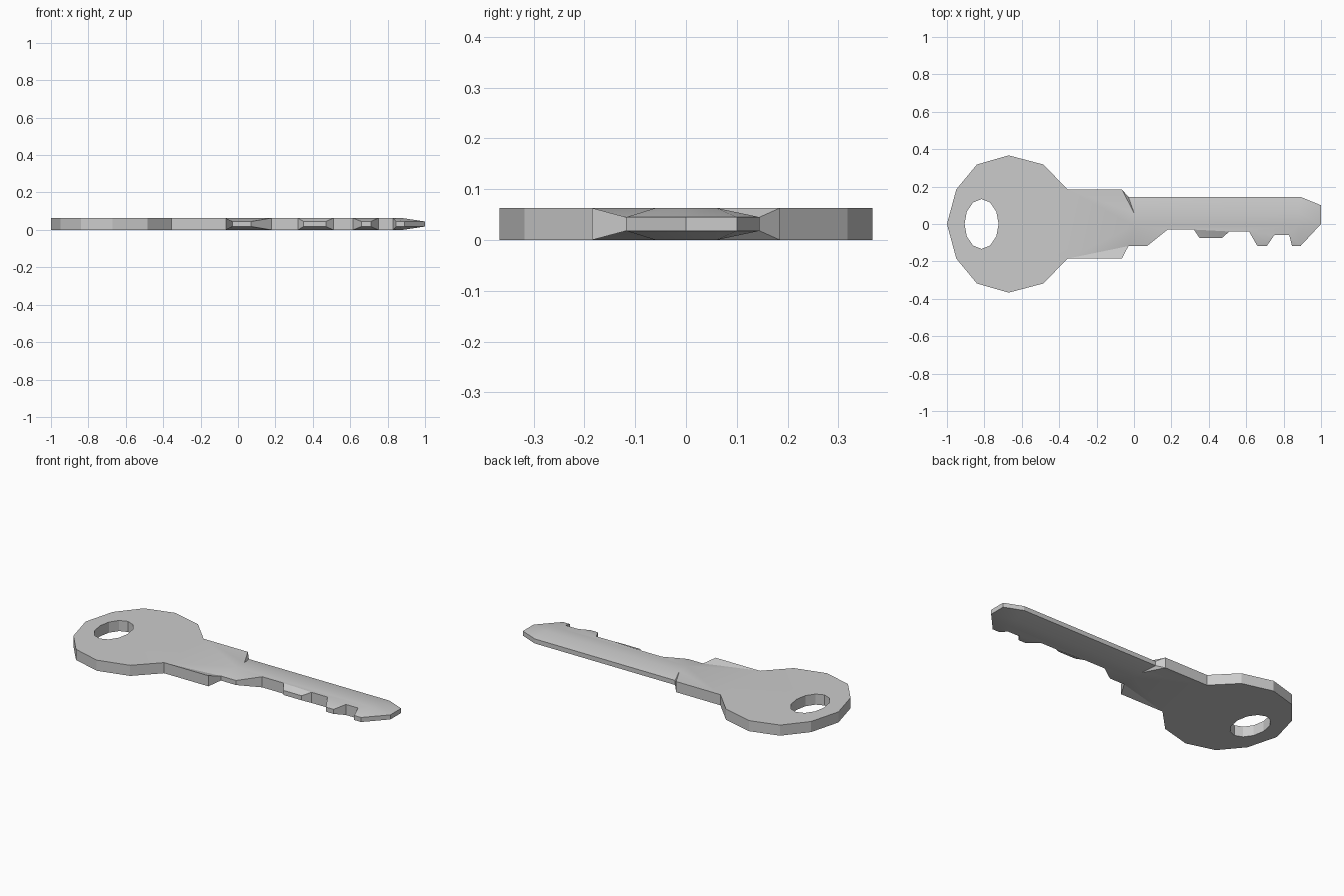
import bpy, bmesh, math
from mathutils import Vector
from mathutils.geometry import delaunay_2d_cdt

if "Cube" in bpy.data.objects:
    bpy.data.objects.remove(bpy.data.objects["Cube"])

H = 0.063           # full thickness
THIN = (0.018, 0.045)  # z range of the bevelled blade edge

# Bow (head) half outline, mirrored below
bow = [(-0.95, 0.185), (-0.84, 0.318), (-0.67, 0.367), (-0.485, 0.318),
       (-0.355, 0.185), (-0.065, 0.185)]
# Cut teeth, tip and back of the blade
blade = [(-0.03, -0.118), (0.07, -0.118), (0.18, -0.03), (0.32, -0.03),
         (0.35, -0.075), (0.47, -0.075), (0.51, -0.04), (0.615, -0.04),
         (0.66, -0.118), (0.71, -0.118), (0.75, -0.06), (0.83, -0.06),
         (0.845, -0.118), (0.89, -0.118), (1, 0), (1, 0.1),
         (0.89, 0.145), (-0.03, 0.145)]
outline = [(-1, 0)] + [(x, -y) for x, y in bow] + blade + bow[::-1]

# Oval keyring hole
HX, RX, RY = -0.815, 0.091, 0.133
hole = [(HX + RX * math.cos(i * math.pi / 6), RY * math.sin(i * math.pi / 6))
        for i in range(12)]
# Full-thickness plateau along the blade
ridge = [(0.0, -0.01), (0.88, -0.01), (0.88, 0.06), (0.0, 0.06)]

points, edges = [], []
for loop in (outline, hole, ridge):
    s, n = len(points), len(loop)
    points += [Vector(p) for p in loop]
    edges += [(s + i, s + (i + 1) % n) for i in range(n)]
flat, _, tris, *_ = delaunay_2d_cdt(points, edges, [], 1, 1e-5)


def in_hole(tri):
    c = sum((flat[i] for i in tri), Vector((0, 0))) / len(tri)
    return ((c.x - HX) / RX) ** 2 + (c.y / RY) ** 2 < 0.95


def z_range(p):
    thin = p.x > -0.05 and (p.y > 0.09 or p.y < -0.07 or p.x > 0.99)
    return THIN if thin else (0, H)


# Key body: top and bottom skins joined by side walls
bm = bmesh.new()
low = [bm.verts.new((p.x, p.y, z_range(p)[0])) for p in flat]
high = [bm.verts.new((p.x, p.y, z_range(p)[1])) for p in flat]
count = {}
for t in tris:
    if in_hole(t):
        continue
    bm.faces.new([high[i] for i in t])
    bm.faces.new([low[i] for i in reversed(t)])
    for a, b in zip(t, list(t[1:]) + [t[0]]):
        count.setdefault(frozenset((a, b)), []).append((a, b))
for uses in count.values():
    if len(uses) == 1:
        a, b = uses[0]
        bm.faces.new((low[a], low[b], high[b], high[a]))
bmesh.ops.delete(bm, geom=[v for v in bm.verts if not v.link_faces], context='VERTS')
bmesh.ops.recalc_face_normals(bm, faces=bm.faces[:])

mesh = bpy.data.meshes.new("key")
bm.to_mesh(mesh)
bm.free()
key = bpy.data.objects.new("key", mesh)
bpy.context.collection.objects.link(key)
bpy.context.view_layer.objects.active = key
key.select_set(True)
bpy.ops.object.shade_smooth_by_angle(angle=math.radians(20))
